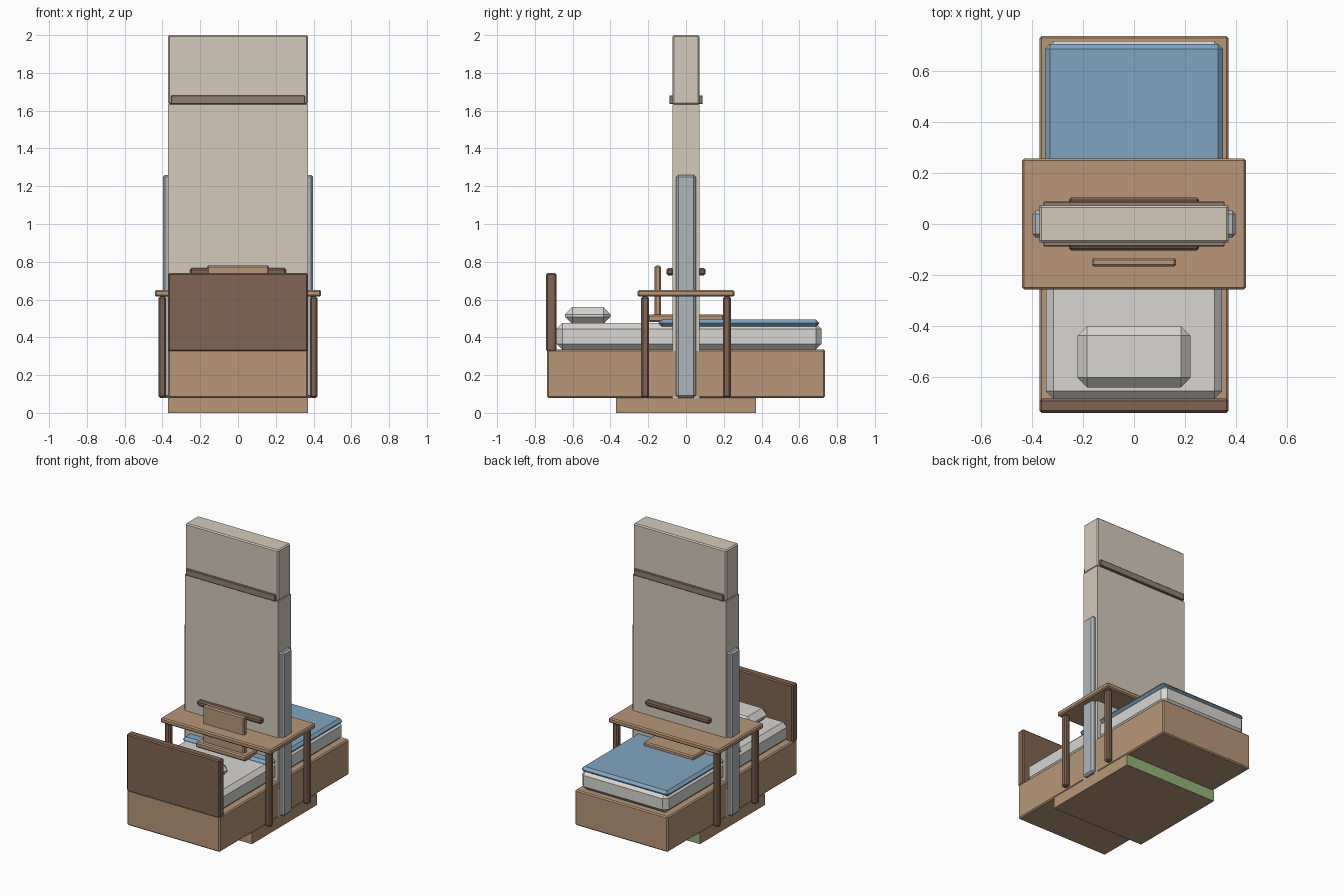
import bpy

default_cube = bpy.data.objects.get("Cube")
if default_cube:
    bpy.data.objects.remove(default_cube, do_unlink=True)


def material(name, r, g, b):
    mat = bpy.data.materials.new(name)
    mat.use_nodes = True
    mat.diffuse_color = (r, g, b, 1)
    shader = mat.node_tree.nodes["Principled BSDF"]
    shader.inputs["Base Color"].default_value = (r, g, b, 1)
    shader.inputs["Roughness"].default_value = 0.7
    return mat


wood = material("light wood", 0.48, 0.31, 0.19)
dark_wood = material("dark wood", 0.22, 0.13, 0.085)
trim_wood = material("grey wood", 0.28, 0.22, 0.17)
plaster = material("plaster", 0.66, 0.59, 0.50)
linen = material("linen", 0.68, 0.67, 0.64)
blue = material("blue fabric", 0.22, 0.38, 0.53)
metal = material("pale metal", 0.43, 0.47, 0.50)
green = material("green paint", 0.30, 0.45, 0.19)


def box(name, xs, ys, zs, mat, chamfer=0.0):
    """Box between pairs of limits, with an optional flat chamfer."""
    spans = (xs, ys, zs)
    bpy.ops.mesh.primitive_cube_add(size=1, location=[(a + b) / 2 for a, b in spans])
    obj = bpy.context.object
    obj.name = obj.data.name = name
    obj.scale = [b - a for a, b in spans]
    bpy.ops.object.transform_apply(location=False, rotation=False, scale=True)
    obj.data.materials.append(mat)
    if chamfer:
        bevel = obj.modifiers.new("chamfer", "BEVEL")
        bevel.width = chamfer
        bevel.segments = 1
    return obj


def sym(half):
    return (-half, half)


def mirrored(span, side):
    return tuple(sorted(side * v for v in span))


# Plinth with a painted back
plinth = box("plinth", sym(0.37), sym(0.37), (0, 0.08), wood)
plinth.data.materials.append(green)
for face in plinth.data.polygons:
    if face.normal.y > 0.9:
        face.material_index = 1

# Bed
box("bed_frame", sym(0.37), sym(0.737), (0.08, 0.335), wood, 0.008)
box("headboard", sym(0.37), (-0.74, -0.685), (0.325, 0.74), dark_wood, 0.008)
box("mattress", sym(0.345), (-0.685, 0.717), (0.335, 0.475), linen, 0.03)
box("blanket", sym(0.348), (-0.145, 0.705), (0.455, 0.495), blue, 0.018)
box("pillow", sym(0.222), (-0.64, -0.4), (0.47, 0.56), linen, 0.038)

# Wall panel
box("wall_panel", sym(0.37), sym(0.072), (0.08, 1.633), plaster)
box("upper_panel", sym(0.37), sym(0.072), (1.633, 2.0), plaster, 0.008)

# Trims and rails on both faces of the wall
for side, label in ((-1, "front"), (1, "back")):
    box(label + "_trim", sym(0.355), mirrored((0.06, 0.088), side),
        (1.635, 1.68), trim_wood, 0.003)
    box(label + "_rail", sym(0.255), mirrored((0.065, 0.103), side),
        (0.728, 0.766), dark_wood, 0.009)

# Side posts
for side, label in ((1, "left"), (-1, "right")):
    box(label + "_post", mirrored((0.345, 0.398), side), sym(0.052),
        (0.08, 1.26), metal, 0.012)

# Table
box("table_top", sym(0.44), sym(0.256), (0.615, 0.651), wood, 0.008)
for side, label in ((1, "left"), (-1, "right")):
    for end, place in ((-1, "front"), (1, "back")):
        box(place + "_" + label + "_leg", mirrored((0.38, 0.422), side),
            mirrored((0.195, 0.237), end), (0.08, 0.616), dark_wood, 0.009)

# Chair
box("chair_seat", sym(0.2), sym(0.2), (0.482, 0.52), wood, 0.008)
box("chair_back", sym(0.165), (-0.167, -0.133), (0.5, 0.78), wood, 0.008)
